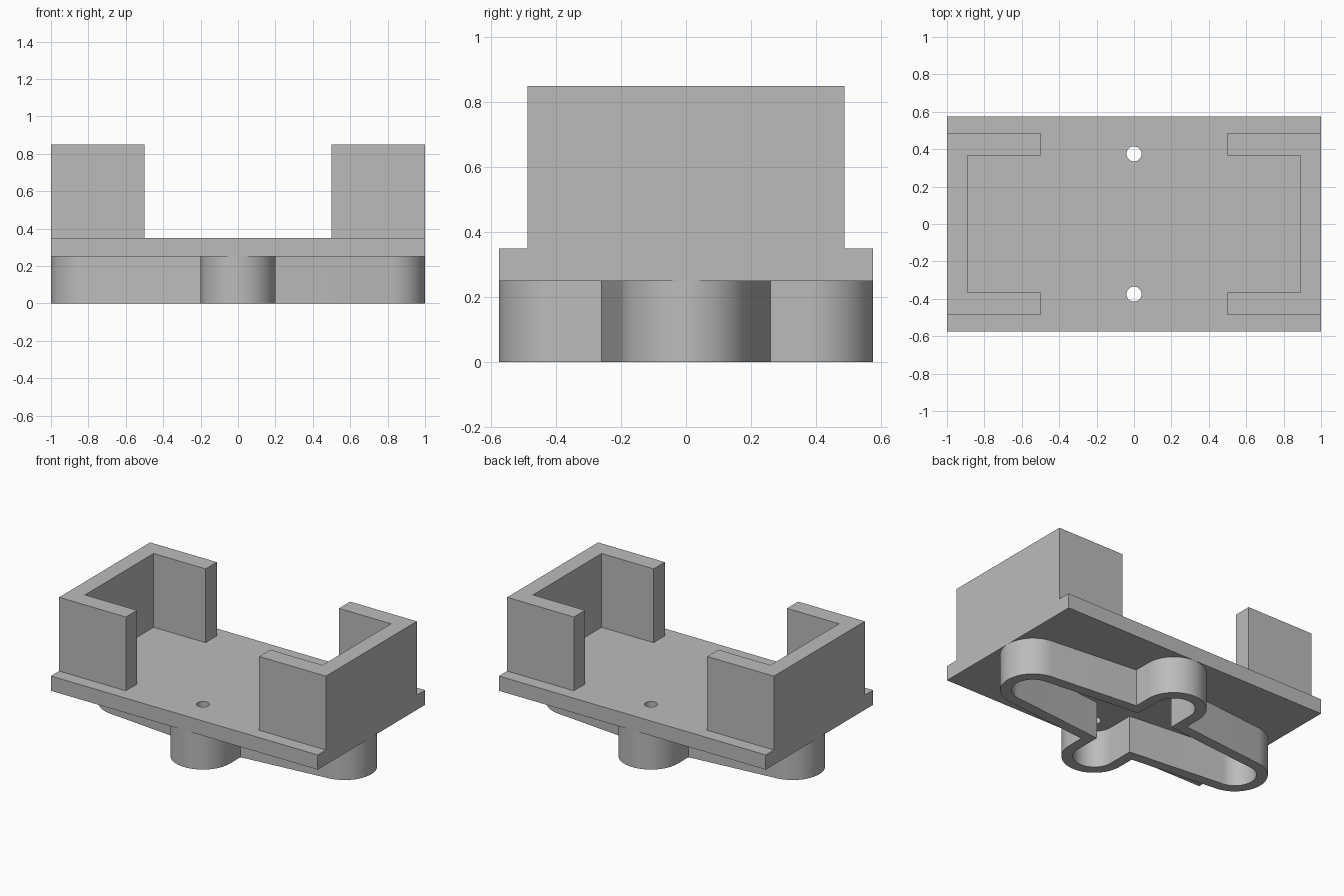
import bpy
import bmesh
from math import sin, cos, tan, pi, radians

cube = bpy.data.objects.get("Cube")
if cube:
    bpy.data.objects.remove(cube, do_unlink=True)

GREY = (0.5, 0.5, 0.5, 1)
grey = bpy.data.materials.new("plain grey")
grey.use_nodes = True
grey.diffuse_color = GREY
grey.node_tree.nodes["Principled BSDF"].inputs["Base Color"].default_value = GREY


def prism(name, loops, z0, z1, smooth=False):
    """Extrude a flat region from z0 to z1; loops after the first are holes."""
    bm = bmesh.new()
    edges = []
    for loop in loops:
        verts = [bm.verts.new((x, y, z0)) for x, y in loop]
        edges += [bm.edges.new((v, verts[i - 1])) for i, v in enumerate(verts)]
    bmesh.ops.triangle_fill(bm, edges=edges, use_beauty=True)
    top = bmesh.ops.extrude_face_region(bm, geom=bm.faces[:], use_keep_orig=True)["geom"]
    moved = [g for g in top if isinstance(g, bmesh.types.BMVert)]
    bmesh.ops.translate(bm, verts=moved, vec=(0, 0, z1 - z0))
    bmesh.ops.recalc_face_normals(bm, faces=bm.faces[:])
    mesh = bpy.data.meshes.new(name)
    bm.to_mesh(mesh)
    bm.free()
    mesh.materials.append(grey)
    obj = bpy.data.objects.new(name, mesh)
    bpy.context.collection.objects.link(obj)
    if smooth:
        bpy.ops.object.select_all(action="DESELECT")
        obj.select_set(True)
        bpy.context.view_layer.objects.active = obj
        bpy.ops.object.shade_smooth_by_angle(angle=radians(20))
    return obj


def arc(cx, cy, r, start, end, steps):
    angles = [start + (end - start) * i / steps for i in range(steps + 1)]
    return [(cx + r * cos(a), cy + r * sin(a)) for a in angles]


# Base plate with two screw holes
HALF_Y = 0.575
HOLE_Y = 0.375
plate = [(-1, -HALF_Y), (1, -HALF_Y), (1, HALF_Y), (-1, HALF_Y)]
holes = [arc(0, s * HOLE_Y, 0.04, 0, 2 * pi, 32)[:-1] for s in (-1, 1)]
prism("base_plate", [plate] + holes, 0.25, 0.35, smooth=True)

# C-shaped end walls, open towards the middle
bracket = [(1, -0.487), (1, 0.487), (0.5, 0.487), (0.5, 0.367),
           (0.89, 0.367), (0.89, -0.367), (0.5, -0.367), (0.5, -0.487)]
for side, s in (("left", 1), ("right", -1)):
    prism(side + "_end_wall", [[(s * x, y) for x, y in bracket]], 0.35, 0.85)


# Hollow cross-shaped skirt: tapered long arms and short round-ended arms
def cross_outline(inset):
    r = 0.2 - inset
    taper = radians(5.6)
    corner = (r, r / cos(taper) + (0.8 - r) * tan(taper))
    quarter = (arc(0.8, 0, r, 0, pi / 2 - taper, 16) + [corner]
               + arc(0, HOLE_Y, r, 0, pi / 2, 16))
    half = quarter + [(-x, y) for x, y in reversed(quarter[:-1])]
    return half + [(x, -y) for x, y in reversed(half[1:-1])]


prism("cross_skirt", [cross_outline(0), cross_outline(0.07)], 0, 0.25, smooth=True)
